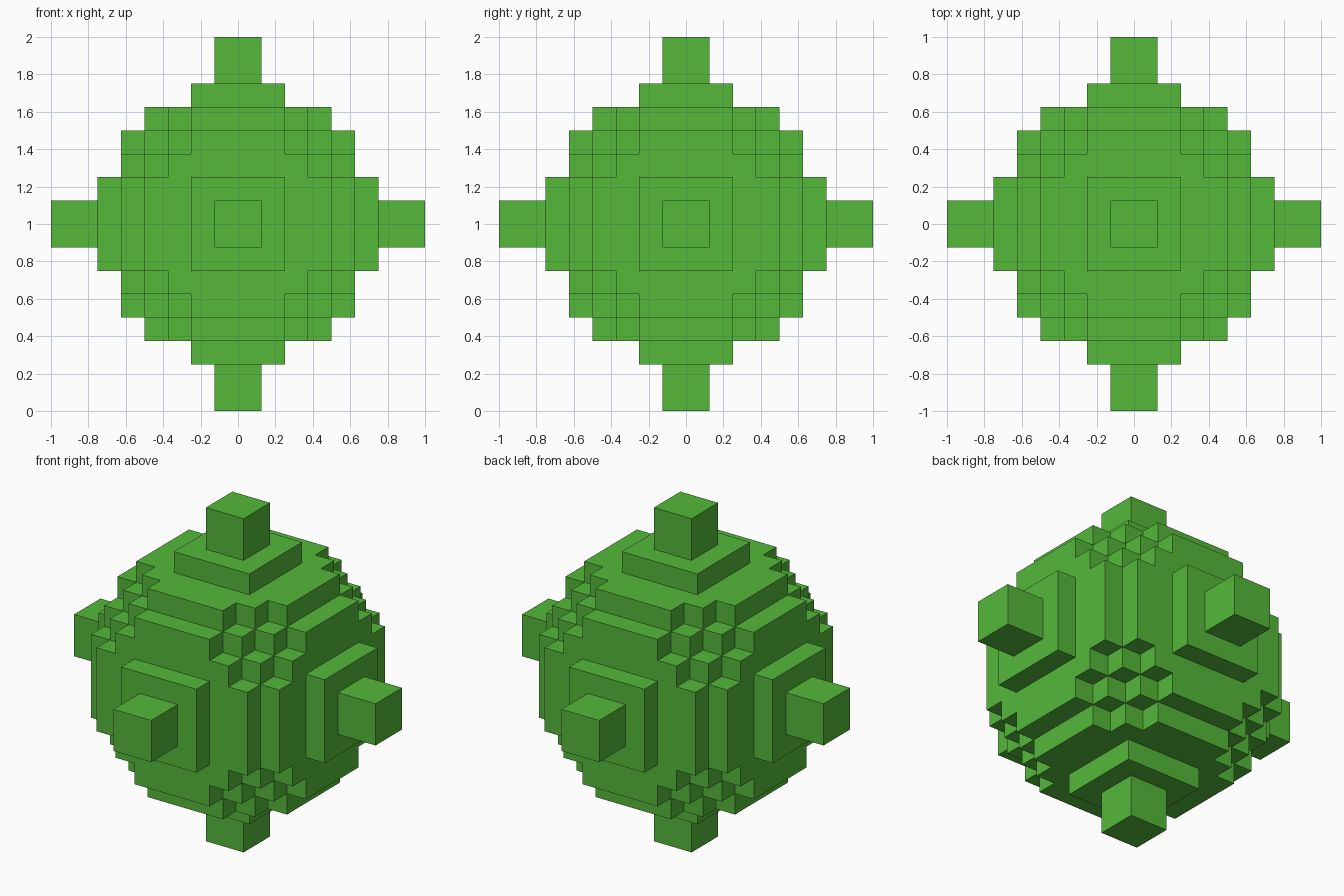
import bpy
import bmesh
from itertools import product
from mathutils import Vector

VOXEL = 0.125          # edge length of one block
RADIUS = 6             # ball radius in blocks
CENTRE = Vector((0, 0, 1))

old = bpy.data.objects.get("Cube")
if old:
    bpy.data.objects.remove(old, do_unlink=True)

# Single green material
green = bpy.data.materials.new("leaf_green")
green.use_nodes = True
colour = (0.090, 0.479, 0.042, 1)
green.diffuse_color = colour
green.node_tree.nodes["Principled BSDF"].inputs["Base Color"].default_value = colour


def add_object(name, bm):
    mesh = bpy.data.meshes.new(name)
    bm.to_mesh(mesh)
    bm.free()
    mesh.materials.append(green)
    obj = bpy.data.objects.new(name, mesh)
    obj.location = CENTRE
    bpy.context.collection.objects.link(obj)


def direction(axis, sign):
    vec = Vector((0, 0, 0))
    vec[axis] = sign
    return vec


def filled(cell):
    return sum((c + 0.5) ** 2 for c in cell) <= RADIUS ** 2


# Blocky ball: outer faces of every block inside the sphere
bm = bmesh.new()
for cell in product(range(-RADIUS, RADIUS), repeat=3):
    if not filled(cell):
        continue
    middle = Vector(cell) + Vector((0.5, 0.5, 0.5))
    for axis, sign in product(range(3), (-1, 1)):
        out = direction(axis, sign)
        if filled(Vector(cell) + out):
            continue
        u = direction((axis + 1) % 3, 1)
        v = out.cross(u)
        corners = (-u - v, u - v, u + v, v - u)
        bm.faces.new([bm.verts.new((middle + (out + c) / 2) * VOXEL) for c in corners])
bmesh.ops.remove_doubles(bm, verts=bm.verts[:], dist=VOXEL / 100)
# Merge flat block faces into large clean panels
bmesh.ops.dissolve_limit(bm, angle_limit=0.01, verts=bm.verts[:], edges=bm.edges[:])
add_object("blocky_ball", bm)

# Cube spikes on all six sides
sides = (("right", "left"), ("front", "back"), ("bottom", "top"))
for axis, names in enumerate(sides):
    for sign, name in zip((-1, 1), names):
        bm = bmesh.new()
        bmesh.ops.create_cube(bm, size=2 * VOXEL)
        bmesh.ops.translate(bm, verts=bm.verts[:], vec=direction(axis, sign) * (RADIUS + 1) * VOXEL)
        add_object(name + "_spike", bm)
